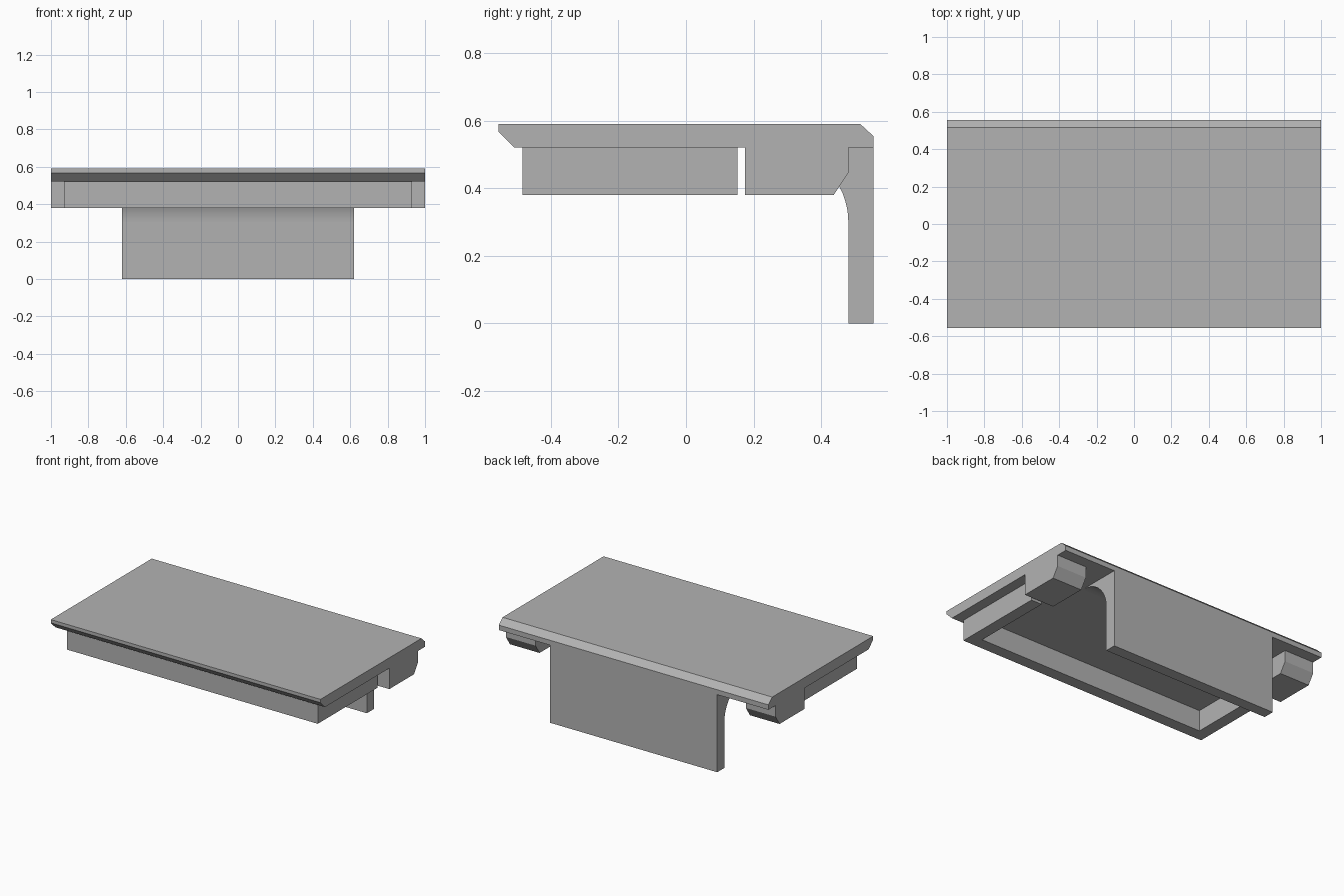
import bpy, bmesh, math

if "Cube" in bpy.data.objects:
    bpy.data.objects.remove(bpy.data.objects["Cube"])

grey = bpy.data.materials.new("plain grey")
grey.diffuse_color = (0.45, 0.45, 0.45, 1)
grey.use_nodes = True
grey.node_tree.nodes["Principled BSDF"].inputs["Base Color"].default_value = grey.diffuse_color


def extrude(name, points, to_3d, step):
    """Prism from a closed 2D outline."""
    bm = bmesh.new()
    face = bm.faces.new([bm.verts.new(to_3d(*p)) for p in points])
    new = bmesh.ops.extrude_face_region(bm, geom=[face])["geom"]
    bmesh.ops.translate(bm, vec=step, verts=[v for v in new if isinstance(v, bmesh.types.BMVert)])
    bmesh.ops.recalc_face_normals(bm, faces=bm.faces)
    mesh = bpy.data.meshes.new(name)
    bm.to_mesh(mesh)
    bm.free()
    mesh.materials.append(grey)
    obj = bpy.data.objects.new(name, mesh)
    bpy.context.collection.objects.link(obj)
    return obj


def side_profile(name, points, x0, x1):
    return extrude(name, points, lambda y, z: (x0, y, z), (x1 - x0, 0, 0))


BACK, UNDER, RIM = 0.555, 0.52, 0.38

# Top slab with bevelled front underside and back top edge
side_profile("top_slab", [(-BACK, 0.59), (0.515, 0.59), (BACK, 0.553), (BACK, UNDER),
                          (-0.507, UNDER), (-BACK, 0.568)], -1, 1)

# U-shaped rim under the slab, open at the back
w, t, front, end = 0.93, 0.08, -0.483, 0.152
extrude("under_rim", [(-w, end), (-w, front), (w, front), (w, end), (w - t, end),
                      (w - t, front + t), (t - w, front + t), (t - w, end)],
        lambda x, y: (x, y, RIM), (0, 0, UNDER - RIM))

# Back plate with a curved fillet into the slab
r, inner = 0.22, 0.48
arc = [(inner - r + r * math.cos(a), 0.30 + r * math.sin(a))
       for a in (math.radians(90 * i / 16) for i in range(17))]
plate = side_profile("back_plate", [(BACK, UNDER), (BACK, 0), (inner, 0)] + arc, -0.62, 0.62)
bpy.context.view_layer.objects.active = plate
plate.select_set(True)
bpy.ops.object.shade_smooth_by_angle(angle=math.radians(30))

# Pair of back clips with a slanted lower corner
for side, label in ((1, "right"), (-1, "left")):
    side_profile(label + "_clip", [(0.175, UNDER), (0.175, RIM), (0.437, RIM),
                                   (inner, 0.445), (inner, UNDER)], side * 0.78, side * 1.0)
